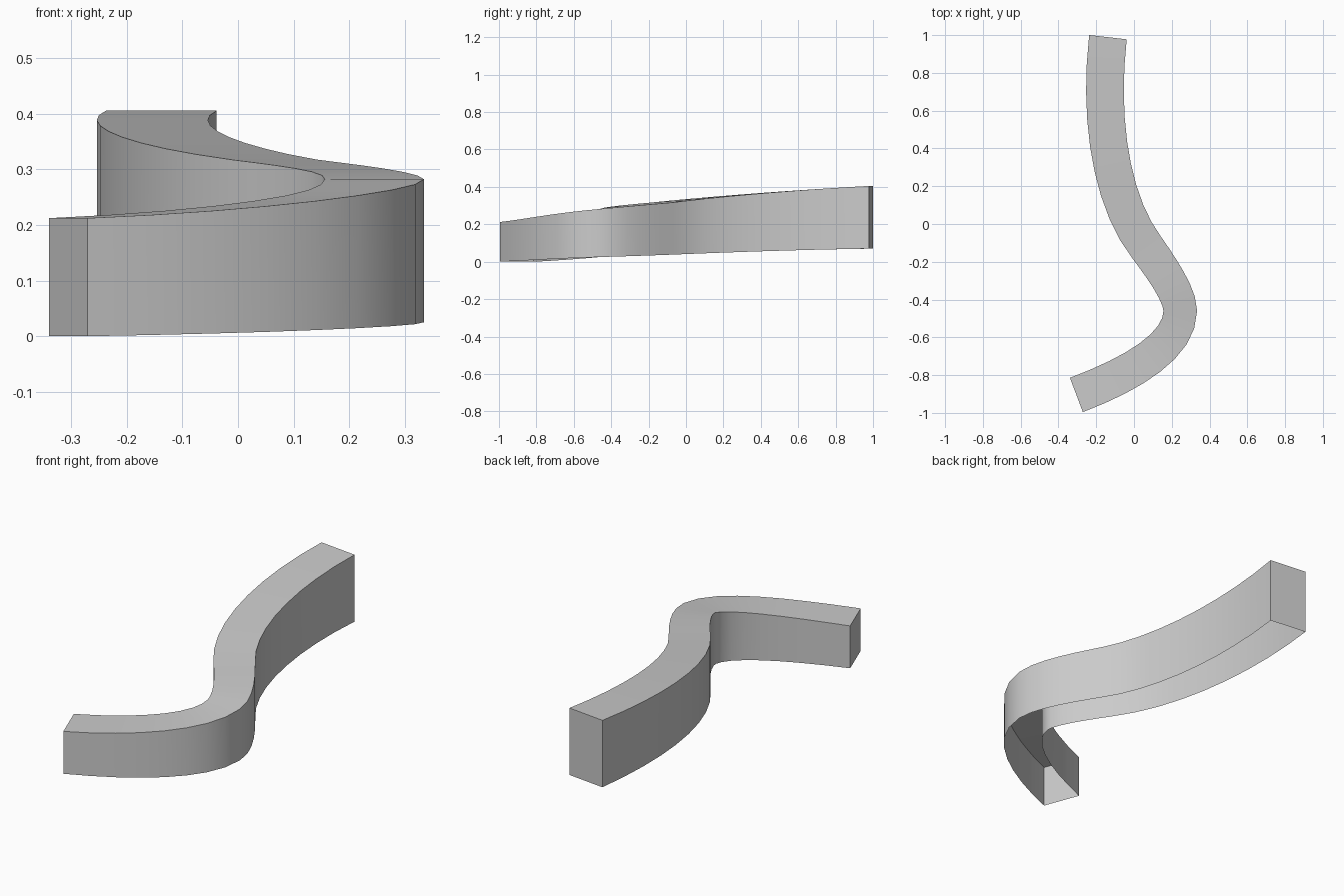
import bpy, bmesh, math
from mathutils import Vector

if "Cube" in bpy.data.objects:
    bpy.data.objects.remove(bpy.data.objects["Cube"])

# Centre path as joined cubic curves: x, y, top height, bottom height, half width
START = (-0.305, -0.905, 0.212, 0.000, 0.097)
BEND = (0.245, -0.46, 0.282, 0.025, 0.089)
MIDDLE = (0.066, -0.123, 0.317, 0.038, 0.095)
END = (-0.138, 0.989, 0.405, 0.070, 0.100)
SPANS = [
    (START, (0.0, -0.79, 0.225, 0.005, 0.097), (0.245, -0.64, 0.258, 0.016, 0.089), BEND, 8),
    (BEND, (0.245, -0.37, 0.296, 0.029, 0.089), (0.136, -0.22, 0.308, 0.034, 0.093), MIDDLE, 6),
    (MIDDLE, (-0.12, 0.12, 0.345, 0.047, 0.098), (-0.188, 0.55, 0.382, 0.063, 0.100), END, 9),
]


def point_and_direction(a, b, c, d, t):
    a, b, c, d = (Vector(v) for v in (a, b, c, d))
    u = 1 - t
    p = a * u**3 + b * (3 * u * u * t) + c * (3 * u * t * t) + d * t**3
    q = (b - a) * (u * u) + (c - b) * (2 * u * t) + (d - c) * (t * t)
    return p, Vector((q[0], q[1])).normalized()


stations = []
for i, (a, b, c, d, n) in enumerate(SPANS):
    for k in range(0 if i == 0 else 1, n + 1):
        stations.append(point_and_direction(a, b, c, d, k / n))

# Cross-sections: left bottom, left top, right top, right bottom
bm = bmesh.new()
rings = []
for p, direction in stations:
    side = Vector((direction.y, -direction.x)) * p[4]
    rings.append([bm.verts.new((p[0] + s * side.x, p[1] + s * side.y, p[h]))
                  for s, h in ((-1, 3), (-1, 2), (1, 2), (1, 3))])

# Walls and top; the underside is open
for r0, r1 in zip(rings, rings[1:]):
    for j in range(3):
        bm.faces.new((r0[j], r1[j], r1[j + 1], r0[j + 1]))

# End caps
bm.faces.new(rings[0])
bm.faces.new(rings[-1][::-1])
bm.normal_update()
top = max(bm.faces, key=lambda f: abs(f.normal.z))
bmesh.ops.recalc_face_normals(bm, faces=bm.faces)
bm.normal_update()
if top.normal.z < 0:
    bmesh.ops.reverse_faces(bm, faces=bm.faces)

mesh = bpy.data.meshes.new("curved_channel")
bm.to_mesh(mesh)
bm.free()
channel = bpy.data.objects.new("curved_channel", mesh)
bpy.context.collection.objects.link(channel)
bpy.context.view_layer.objects.active = channel
channel.select_set(True)
bpy.ops.object.shade_smooth_by_angle(angle=math.radians(30))
